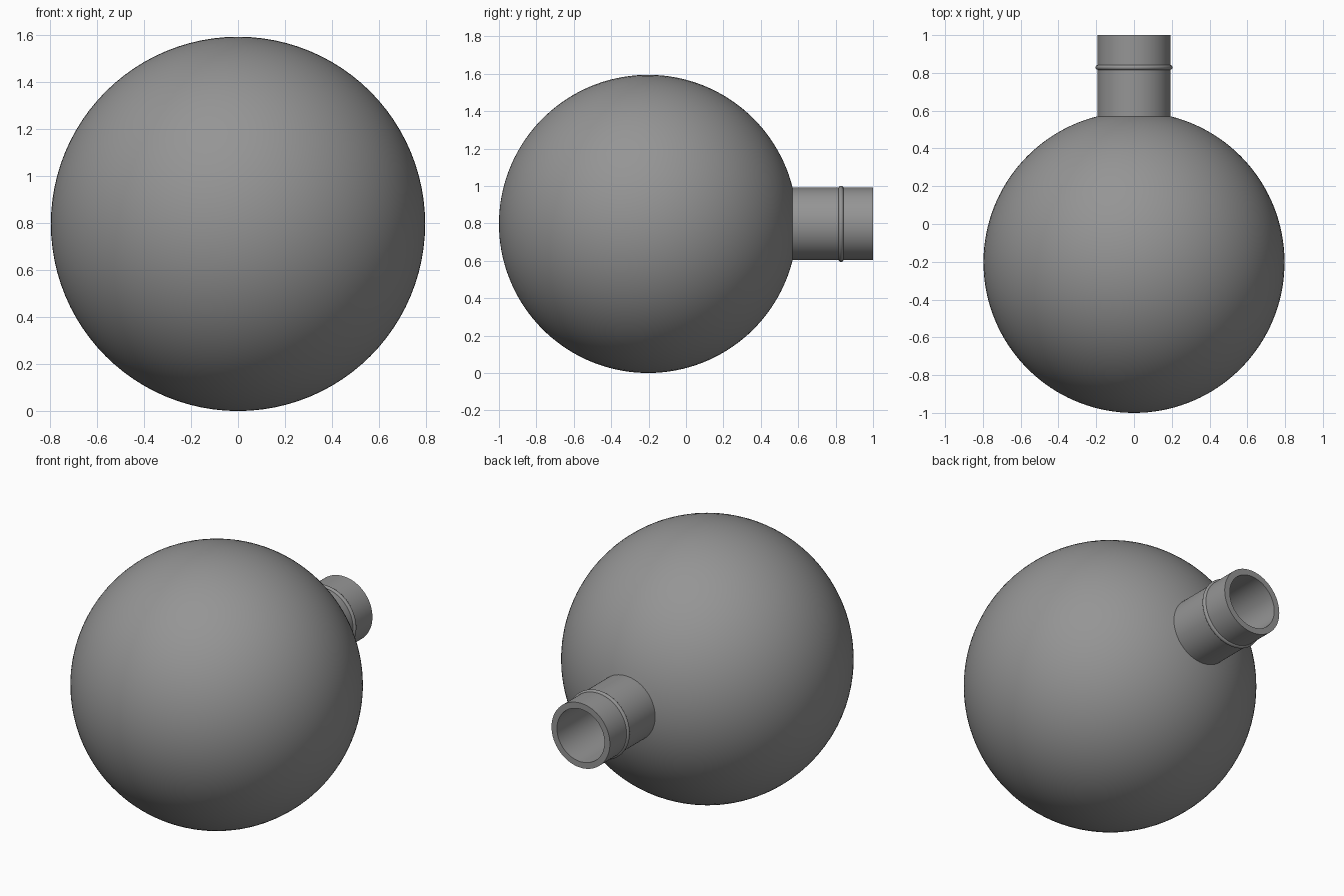
import bpy, bmesh
from math import sin, cos, pi, asin, radians
from mathutils import Vector

cube = bpy.data.objects.get("Cube")
if cube:
    bpy.data.objects.remove(cube)

CENTRE = Vector((0, -0.203, 0.797))
RADIUS, WALL = 0.797, 0.036
NECK, BORE = 0.194, 0.158
MOUTH = 1.0 - CENTRE.y

grey = bpy.data.materials.new("grey")
grey.use_nodes = True
colour = (0.3, 0.3, 0.3, 1)
grey.diffuse_color = colour
grey.node_tree.nodes["Principled BSDF"].inputs["Base Color"].default_value = colour


def lathe(name, profile, steps=96):
    """Spin a closed or pole-to-pole profile of (radius, y) about the y axis."""
    bm = bmesh.new()
    verts = [bm.verts.new((r, y, 0)) for r, y in profile]
    edges = [bm.edges.new(pair) for pair in zip(verts, verts[1:])]
    bmesh.ops.spin(bm, geom=verts + edges, cent=(0, 0, 0), axis=(0, 1, 0),
                   angle=2 * pi, steps=steps)
    bmesh.ops.remove_doubles(bm, verts=bm.verts, dist=0.0001)
    bmesh.ops.recalc_face_normals(bm, faces=bm.faces)
    mesh = bpy.data.meshes.new(name)
    bm.to_mesh(mesh)
    bm.free()
    mesh.materials.append(grey)
    obj = bpy.data.objects.new(name, mesh)
    obj.location = CENTRE
    bpy.context.collection.objects.link(obj)
    bpy.ops.object.select_all(action='DESELECT')
    obj.select_set(True)
    bpy.context.view_layer.objects.active = obj
    bpy.ops.object.shade_smooth_by_angle(angle=radians(30))
    return obj


def ball_arc(radius, opening, count=64):
    """Arc from the front pole to the rim of the neck opening."""
    sweep = pi - asin(opening / radius)
    return [(radius * sin(sweep * i / count), -radius * cos(sweep * i / count))
            for i in range(count + 1)]


# Hollow ball with its open neck: outer skin, mouth rim, then inner skin
outer = ball_arc(RADIUS, NECK)
inner = ball_arc(RADIUS - WALL, BORE)
lathe("flask_body", outer + [(NECK, MOUTH), (BORE, MOUTH)] + inner[::-1])

# Rounded bead around the neck
bead_y = 0.829 - CENTRE.y
bead = [(NECK - 0.003 + 0.013 * cos(2 * pi * i / 16),
         bead_y + 0.013 * sin(2 * pi * i / 16)) for i in range(17)]
lathe("neck_bead", bead)
